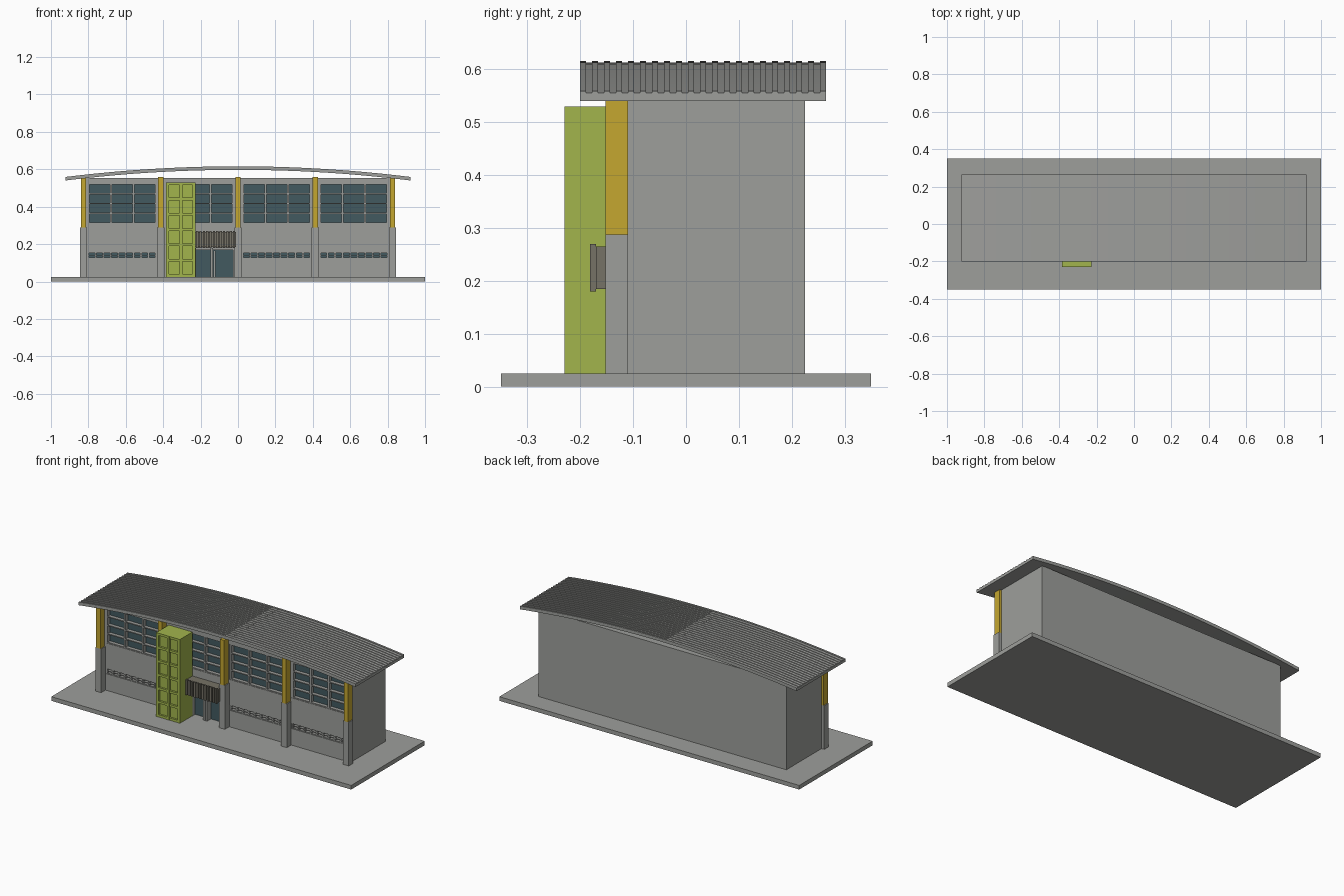
import bpy, bmesh

if "Cube" in bpy.data.objects:
    bpy.data.objects.remove(bpy.data.objects["Cube"])

def mat(name, rgb):
    m = bpy.data.materials.new(name)
    m.diffuse_color = (*rgb, 1)
    m.use_nodes = True
    m.node_tree.nodes["Principled BSDF"].inputs["Base Color"].default_value = m.diffuse_color
    return m

CONCRETE = mat("concrete_grey", (0.34, 0.345, 0.33))
YELLOW = mat("ochre_yellow", (0.56, 0.39, 0.03))
GREEN = mat("lime_green", (0.36, 0.46, 0.073))
GLASS = mat("dark_teal_glass", (0.054, 0.102, 0.117))
SLAT = mat("brown_grey", (0.18, 0.168, 0.133))

def finish(name, bm, material):
    bmesh.ops.recalc_face_normals(bm, faces=bm.faces)
    me = bpy.data.meshes.new(name)
    bm.to_mesh(me)
    bm.free()
    me.materials.append(material)
    ob = bpy.data.objects.new(name, me)
    bpy.context.collection.objects.link(ob)
    return ob

def boxes(name, items, material):
    """One object from boxes given as (x0, x1, y0, y1, z0, z1)."""
    bm = bmesh.new()
    for x0, x1, y0, y1, z0, z1 in items:
        vs = bmesh.ops.create_cube(bm, size=1)["verts"]
        for v in vs:
            v.co.x = x0 if v.co.x < 0 else x1
            v.co.y = y0 if v.co.y < 0 else y1
            v.co.z = z0 if v.co.z < 0 else z1
    return finish(name, bm, material)

FRONT, BACK = -0.11, 0.225      # wall planes
RECESS = -0.08                  # back of the openings
PITCH = 0.413                   # column spacing
BAYS = [(i * PITCH + 0.021, (i + 1) * PITCH - 0.021) for i in range(-2, 2)]
WIN_Z = (0.31, 0.524)
VENT_Z = (0.125, 0.157)
DOOR = (-0.225, -0.018, 0.025, 0.18)
VENTS = [(a, -0.30 if i == 1 else b) for i, (a, b) in enumerate(BAYS)]

# Ground slab
boxes("ground_slab", [(-1, 1, -0.35, 0.35, 0, 0.025)], CONCRETE)

# Main building with openings cut in the front
body = boxes("building_body", [(-0.827, 0.827, FRONT, BACK, 0.025, 0.554)], CONCRETE)
cuts = [(a, b, -0.2, RECESS, *WIN_Z) for a, b in BAYS]
cuts += [(a, b, -0.2, RECESS, *VENT_Z) for a, b in VENTS]
cuts.append((DOOR[0], DOOR[1], -0.2, RECESS, 0.0, DOOR[3]))
cutter = boxes("opening_cutter", cuts, CONCRETE)
cutter.hide_render = True
cutter.hide_viewport = True
mod = body.modifiers.new("openings", "BOOLEAN")
mod.operation = "DIFFERENCE"
mod.solver = "EXACT"
mod.object = cutter

# Glass behind windows, vents and door
boxes("window_glass", [(a, b, RECESS - 0.006, RECESS, *WIN_Z) for a, b in BAYS], GLASS)
boxes("vent_glass", [(a, b, RECESS - 0.006, RECESS, *VENT_Z) for a, b in VENTS], GLASS)
boxes("door_glass", [(DOOR[0], DOOR[1], RECESS - 0.006, RECESS, DOOR[2], DOOR[3])], GLASS)

def grid(a, b, z0, z1, cols, rows, bar_x, bar_z, y0, y1):
    """Bars dividing an opening into columns and rows, edges included."""
    out = []
    for i in range(cols + 1):
        x = a + bar_x / 2 + (b - a - bar_x) * i / cols
        out.append((x - bar_x / 2, x + bar_x / 2, y0, y1, z0, z1))
    for j in range(rows + 1):
        z = z0 + bar_z / 2 + (z1 - z0 - bar_z) * j / rows
        out.append((a, b, y0 + 0.001, y1, z - bar_z / 2, z + bar_z / 2))
    return out

# Window frames and shading bars
frames = []
for a, b in BAYS:
    frames += grid(a, b, *WIN_Z, 3, 4, 0.011, 0.006, FRONT + 0.002, RECESS)
boxes("window_frames", frames, CONCRETE)

# Ventilation block strips
blocks = []
for a, b in VENTS:
    blocks += grid(a, b, *VENT_Z, max(3, round((b - a) / 0.041)), 2,
                   0.009, 0.004, FRONT + 0.003, RECESS)
boxes("vent_blocks", blocks, CONCRETE)

# Entrance door frame with two central stiles
boxes("door_frame", [
    (-0.147, -0.134, -0.122, RECESS, 0.025, 0.18),
    (-0.131, -0.121, -0.122, RECESS, 0.025, 0.165),
    (DOOR[0], DOOR[1], -0.1, RECESS, 0.168, 0.18),
    (-0.026, -0.018, -0.1, RECESS, 0.025, 0.18)], CONCRETE)

# Columns: concrete below, painted above
xs = [i * PITCH for i in range(-2, 3)]
boxes("column_bases", [(x - 0.019, x + 0.019, -0.152, FRONT, 0.025, 0.288) for x in xs], CONCRETE)
boxes("column_uppers", [(x - 0.014, x + 0.014, -0.152, FRONT, 0.288, 0.56) for x in xs], YELLOW)

# Entrance tower with a raised grid on the front
TX0, TX1 = -0.385, -0.227
boxes("entrance_tower", [(TX0, TX1, -0.217, FRONT, 0.025, 0.53)], GREEN)
boxes("tower_grid", grid(TX0, TX1, 0.025, 0.53, 2, 6, 0.016, 0.014, -0.23, -0.217), GREEN)

# Canopy over the door, faced with upright slats
CX0, CX1 = -0.227, -0.012
boxes("canopy", [(CX0, CX1, -0.17, FRONT, 0.185, 0.265)], SLAT)
n = 12
step = (CX1 - CX0) / n
boxes("canopy_slats", [(CX0 + i * step + 0.003, CX0 + (i + 1) * step - 0.003,
                        -0.181, -0.17, 0.18, 0.27) for i in range(n)], SLAT)

# Arched roof: ribbed cross-section swept along the arc
RY0, RY1, RX, RIBS, SEGS = -0.2, 0.265, 0.923, 20, 40
pitch = (RY1 - RY0) / (RIBS + 0.5)
profile = [(RY1, 0.0), (RY0, 0.0)]
for i in range(RIBS + 1):
    y = RY0 + i * pitch
    profile += [(y, 0.019), (min(y + pitch / 2, RY1), 0.019)]
    if i < RIBS:
        profile += [(y + pitch / 2, 0.0155), (y + pitch, 0.0155)]
bm = bmesh.new()
rings = []
for k in range(SEGS + 1):
    x = -RX + 2 * RX * k / SEGS
    base = 0.597 - 0.057 * (x / RX) ** 2
    rings.append([bm.verts.new((x, y, base + h)) for y, h in profile])
m = len(profile)
for r0, r1 in zip(rings, rings[1:]):
    for i in range(m):
        j = (i + 1) % m
        bm.faces.new((r0[i], r0[j], r1[j], r1[i]))
bm.faces.new(rings[0])
bm.faces.new(rings[-1][::-1])
bmesh.ops.remove_doubles(bm, verts=bm.verts, dist=1e-6)
finish("arched_roof", bm, CONCRETE)
